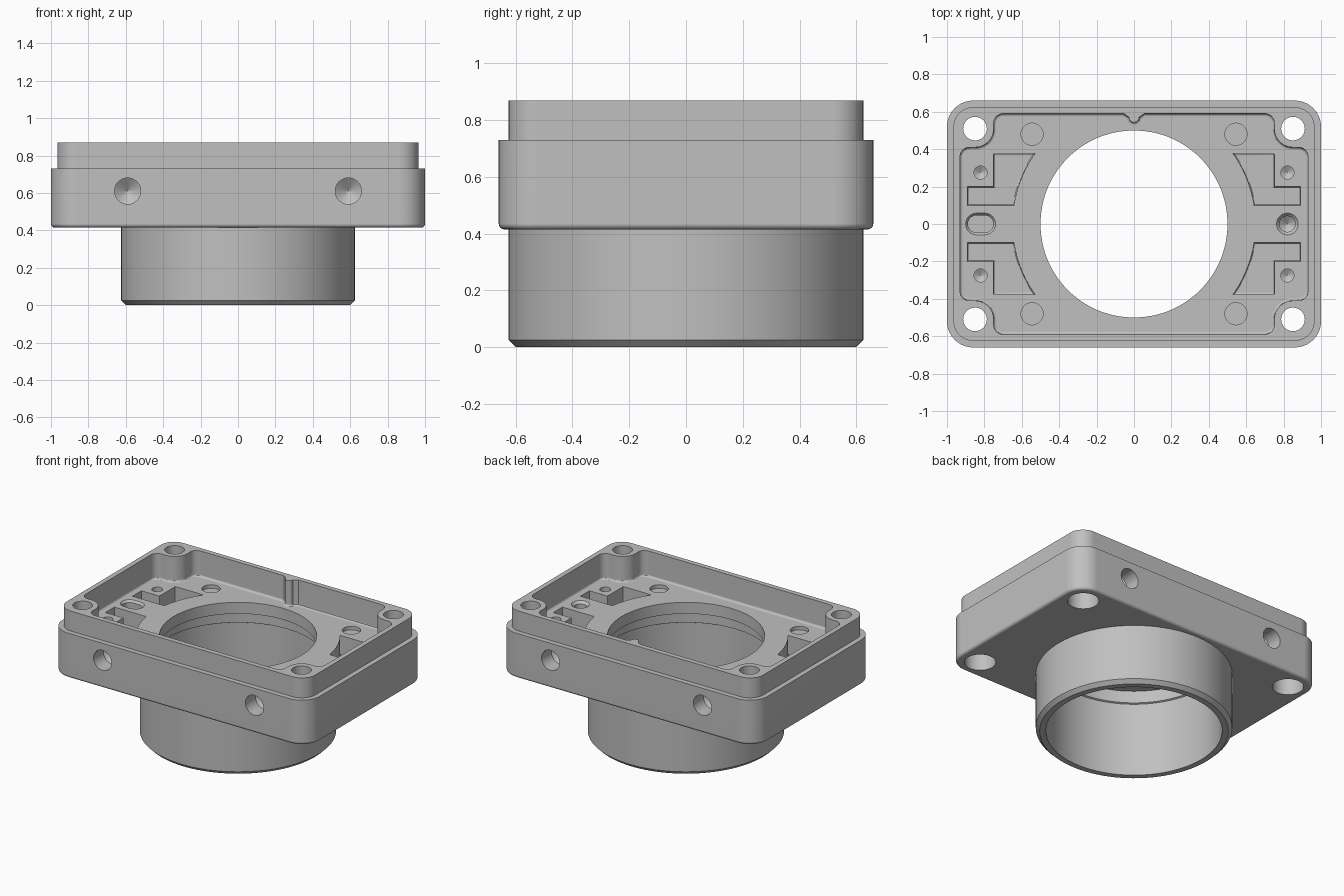
import bpy, bmesh
from math import sin, cos, pi, radians
from mathutils import Vector, Matrix

cube = bpy.data.objects.get("Cube")
if cube:
    bpy.data.objects.remove(cube, do_unlink=True)

grey = bpy.data.materials.new("machined_grey")
grey.use_nodes = True
colour = (0.527, 0.527, 0.527, 1)
grey.diffuse_color = colour
grey.node_tree.nodes["Principled BSDF"].inputs["Base Color"].default_value = colour


def arc(cx, cy, r, start, end, n=8):
    steps = [radians(start + (end - start) * i / n) for i in range(n + 1)]
    return [(cx + r * cos(a), cy + r * sin(a)) for a in steps]


def rounded_rect(hx, hy, r, n=10):
    pts = []
    for k, (sx, sy) in enumerate([(1, 1), (-1, 1), (-1, -1), (1, -1)]):
        pts += arc(sx * (hx - r), sy * (hy - r), r, 90 * k, 90 * k + 90, n)
    return pts


def slot(cx, half, r):
    return arc(cx + half - r, 0, r, -90, 90, 16) + arc(cx - half + r, 0, r, 90, 270, 16)


def loft(name, rings, floor_fillet=0, matrix=None):
    """Skin a stack of (outline, z) rings, capped at both ends."""
    bm = bmesh.new()
    loops = [[bm.verts.new((x, y, z)) for x, y in pts] for pts, z in rings]
    for a, b in zip(loops, loops[1:]):
        for i in range(len(a)):
            j = (i + 1) % len(a)
            bm.faces.new((a[i], a[j], b[j], b[i]))
    floor = bm.faces.new(loops[0][::-1])
    bm.faces.new(loops[-1])
    bmesh.ops.recalc_face_normals(bm, faces=bm.faces[:])
    if floor_fillet:
        bmesh.ops.bevel(bm, geom=floor.edges[:], offset=floor_fillet, segments=3,
                        profile=0.5, affect='EDGES', clamp_overlap=False)
    if matrix:
        bm.transform(matrix)
    mesh = bpy.data.meshes.new(name)
    bm.to_mesh(mesh)
    bm.free()
    mesh.materials.append(grey)
    ob = bpy.data.objects.new(name, mesh)
    bpy.context.collection.objects.link(ob)
    return ob


def lathe(name, profile, x=0, y=0, n=48, matrix=None):
    rings = [([(x + r * cos(2 * pi * i / n), y + r * sin(2 * pi * i / n))
               for i in range(n)], z) for r, z in profile]
    return loft(name, rings, matrix=matrix)


def combine(target, tool, operation='DIFFERENCE'):
    mod = target.modifiers.new("combine", 'BOOLEAN')
    mod.operation = operation
    mod.solver = 'EXACT'
    mod.object = tool
    bpy.context.view_layer.objects.active = target
    bpy.ops.object.modifier_apply(modifier=mod.name)
    bpy.data.objects.remove(tool, do_unlink=True)


FLOOR, TOP, OVER = 0.69, 0.87, 0.95
CORNERS = [(sx, sy) for sx in (-1, 1) for sy in (-1, 1)]

# Flange with a rounded lower edge
fillet = 0.02
rings = []
for k in range(5):
    a = k * pi / 8
    inset = fillet * (1 - sin(a))
    rings.append((rounded_rect(1 - inset, 0.66 - inset, 0.14 - inset),
                  0.415 + fillet * (1 - cos(a))))
rings.append((rounded_rect(1, 0.66, 0.14), 0.73))
housing = loft("housing", rings)

# Raised rim and round collar
combine(housing, loft("rim", [(rounded_rect(0.965, 0.625, 0.105), z) for z in (0.6, TOP)]), 'UNION')
combine(housing, lathe("collar", [(0.6, 0), (0.625, 0.025), (0.625, 0.5)], n=128), 'UNION')

# Cavity outline steps around the corner bosses, with one rib on the back wall
quarter = (arc(0.88, 0.36, 0.05, 0, 90) + arc(0.85, 0.51, 0.1, 270, 180, 12)
           + arc(0.70, 0.54, 0.05, 0, 90))
rib = [(0.055, 0.59)] + arc(0, 0.57, 0.027, 0, -180, 10) + [(-0.055, 0.59)]
outline = (quarter + rib + [(-x, y) for x, y in reversed(quarter)]
           + [(-x, -y) for x, y in quarter] + [(x, -y) for x, y in reversed(quarter)])
combine(housing, loft("cavity", [(outline, FLOOR), (outline, OVER)], 0.015))

# Stepped centre bore
combine(housing, lathe("bore", [(0.56, -0.1), (0.56, 0.52), (0.55, 0.525), (0.55, 0.61),
                                (0.5, 0.61), (0.5, OVER)], n=128))

# Repeated corner features
pocket = [(0.89, 0.1), (0.89, 0.2), (0.75, 0.2), (0.75, 0.375)] + arc(0, 0, 0.65, 35.3, 8.85, 12)
for sx, sy in CORNERS:
    combine(housing, lathe("bolt_hole", [(0.1, 0.3), (0.1, 0.6), (0.063, 0.6), (0.063, OVER)],
                           sx * 0.85, sy * 0.51))
    mirrored = [(sx * x, sy * y) for x, y in pocket]
    combine(housing, loft("pocket", [(mirrored, 0.55), (mirrored, 0.75)], 0.01))
    combine(housing, lathe("shallow_recess", [(0.059, 0.665), (0.059, 0.75)],
                           sx * 0.545, sy * 0.48))
    combine(housing, lathe("small_drilling", [(0.001, 0.54), (0.035, 0.56), (0.035, 0.75)],
                           sx * 0.82, sy * 0.275, 32))
    # Conical drilling in the long sides, entering along y
    turn = Matrix.Translation(Vector((sx * 0.59, sy * 0.66, 0.61))) @ Matrix.Rotation(-sy * pi / 2, 4, 'X')
    combine(housing, lathe("side_drilling", [(0.001, -0.16), (0.07, -0.11), (0.07, 0.1)],
                           matrix=turn))

# Locating slot on one side and locating hole on the other
combine(housing, loft("locating_slot", [(slot(-0.82, 0.068, 0.046), 0.56),
                                        (slot(-0.82, 0.068, 0.046), 0.675),
                                        (slot(-0.82, 0.08, 0.058), FLOOR),
                                        (slot(-0.82, 0.08, 0.058), 0.75)]))
combine(housing, lathe("locating_hole", [(0.001, 0.53), (0.042, 0.56), (0.042, 0.672),
                                         (0.058, FLOOR), (0.058, 0.75)], 0.82, 0))

# Smooth the round walls, keep machined edges crisp
for ob in bpy.context.selected_objects:
    ob.select_set(False)
housing.select_set(True)
bpy.context.view_layer.objects.active = housing
bpy.ops.object.shade_smooth_by_angle(angle=radians(30))
weighted = housing.modifiers.new("even_normals", 'WEIGHTED_NORMAL')
weighted.keep_sharp = True
